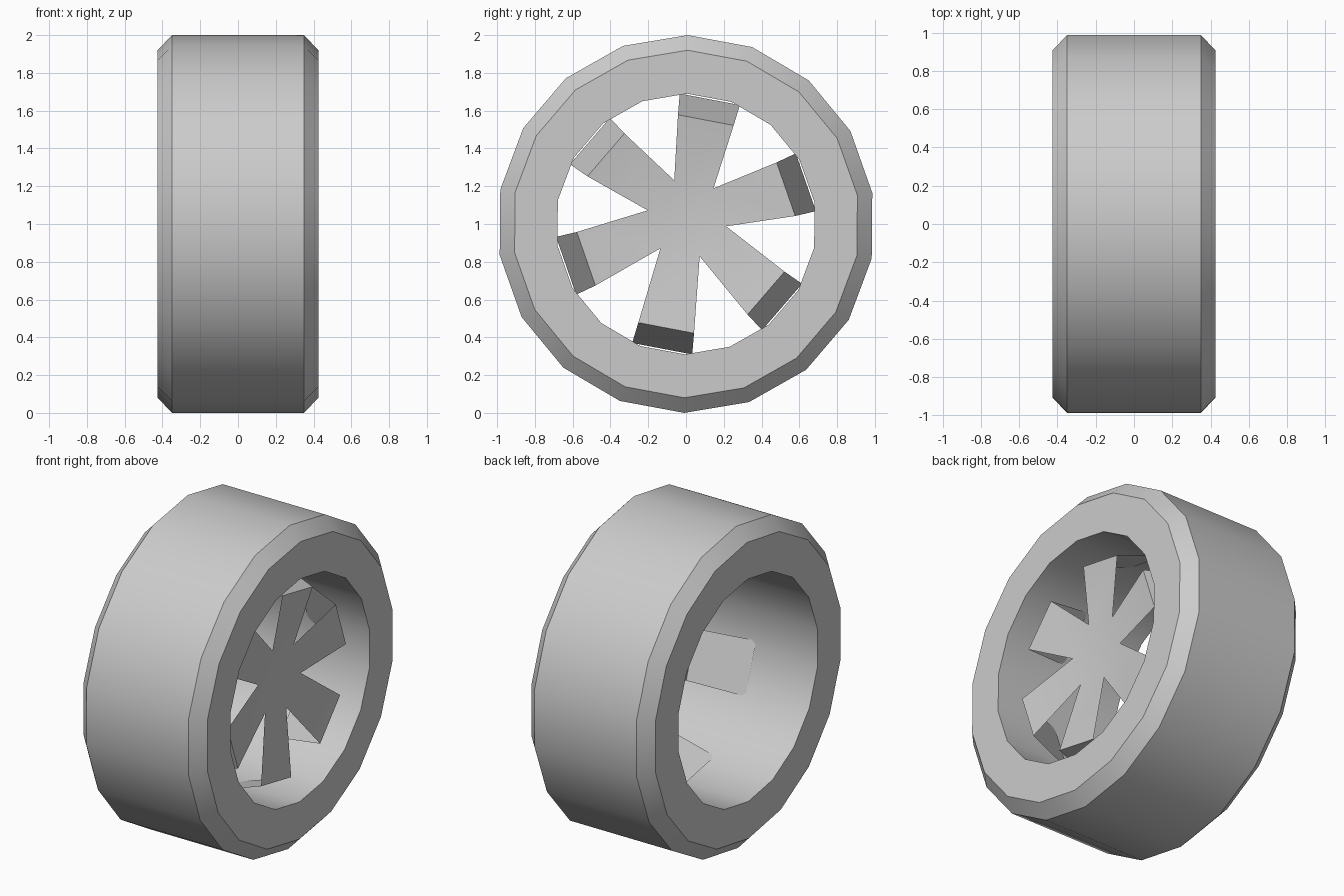
import bpy, bmesh, math
from math import sin, cos, radians

if "Cube" in bpy.data.objects:
    bpy.data.objects.remove(bpy.data.objects["Cube"])

SIDES = 18
grey = bpy.data.materials.new("plain_grey")
grey.diffuse_color = (0.6, 0.6, 0.6, 1)
grey.use_nodes = True
grey.node_tree.nodes["Principled BSDF"].inputs["Base Color"].default_value = grey.diffuse_color


def finish(name, bm):
    mesh = bpy.data.meshes.new(name)
    bm.to_mesh(mesh)
    bm.free()
    mesh.materials.append(grey)
    obj = bpy.data.objects.new(name, mesh)
    bpy.context.collection.objects.link(obj)
    bpy.ops.object.select_all(action='DESELECT')
    obj.select_set(True)
    bpy.context.view_layer.objects.active = obj
    bpy.ops.object.shade_smooth_by_angle(angle=radians(30))
    return obj


# Tyre: chamfered profile (x, radius) revolved around the x axis
profile = [(-0.425, 0.69), (-0.425, 0.92), (-0.35, 1.0),
           (0.35, 1.0), (0.425, 0.92), (0.425, 0.69)]
bm = bmesh.new()
rings = []
for i in range(SIDES):
    a = radians(89.5) - 2 * math.pi * i / SIDES
    rings.append([bm.verts.new((x, r * cos(a), 1 + r * sin(a))) for x, r in profile])
n = len(profile)
for i in range(SIDES):
    p, q = rings[i], rings[(i + 1) % SIDES]
    for j in range(n):
        k = (j + 1) % n
        bm.faces.new((p[j], p[k], q[k], q[j]))
bmesh.ops.recalc_face_normals(bm, faces=bm.faces)
finish("tyre", bm)

# Spokes: six-sided dished hub, six thin arms, each with a tab folded back to the rim
bm = bmesh.new()
hub = []
for k in range(6):
    a = radians(108.5 - 60 * k)
    hub.append(bm.verts.new((0.28, 0.005 + 0.212 * cos(a), 1.03 + 0.212 * sin(a))))
bm.faces.new(hub)


def cross_edge(angle, x, r, half):
    c, s = cos(angle), sin(angle)
    return [bm.verts.new((x, r * c - t * s, 1 + r * s + t * c)) for t in (half, -half)]


for k in range(6):
    a = radians(79.2 - 60 * k)
    fold = cross_edge(a, 0.335, 0.56, 0.15)
    tip = cross_edge(a, 0.0, 0.672, 0.162)
    bm.faces.new((hub[k], hub[(k + 1) % 6], fold[1], fold[0]))
    bm.faces.new((fold[0], fold[1], tip[1], tip[0]))
bmesh.ops.recalc_face_normals(bm, faces=bm.faces)
bm.faces.ensure_lookup_table()
bm.normal_update()
if bm.faces[0].normal.x < 0:
    bmesh.ops.reverse_faces(bm, faces=bm.faces)
finish("spokes", bm)
